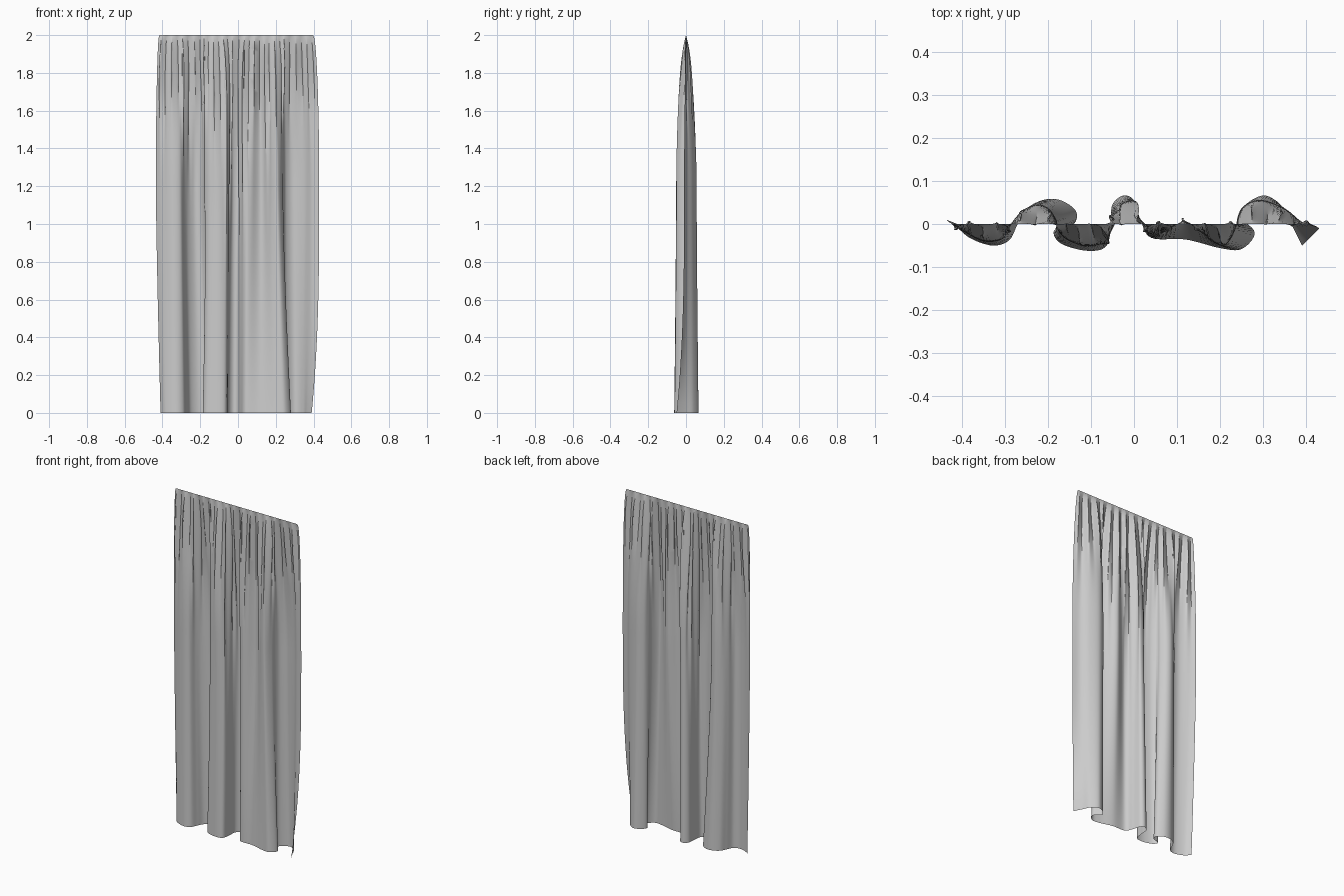
import bpy
import bmesh
import math
import random
from mathutils import Vector

random.seed(4)
HEIGHT = 2.0
WAIST = 1.2          # height at which the pleats have merged into deep folds
STEPS = 8            # columns between neighbouring profile points
ROWS = 56
PLEATS = 15

# Fold cross-sections (x, y) in millimetres, from the right edge to the left edge
hem = [(-410, 0), (-385, -30), (-330, -50), (-290, -38), (-270, 0), (-250, 35),
       (-210, 56), (-170, 55), (-135, 30), (-140, 0), (-185, -15), (-170, -45),
       (-110, -62), (-65, -52), (-55, 0), (-50, 45), (-25, 66), (0, 55),
       (15, 10), (40, -32), (120, -36), (200, -56), (250, -58), (280, -20),
       (245, 20), (265, 50), (305, 66), (345, 40), (365, 0), (390, -50)]
waist = [(-435, 10), (-400, -15), (-350, -40), (-305, -35), (-285, 0), (-265, 25),
         (-230, 45), (-200, 38), (-180, 10), (-178, -10), (-170, -25), (-145, -42),
         (-100, -52), (-60, -38), (-50, 0), (-40, 38), (-20, 54), (0, 48),
         (15, 10), (50, -28), (120, 5), (175, -36), (210, -50), (235, -15),
         (240, 15), (255, 42), (295, 56), (350, 36), (390, 5), (430, -10)]


def smooth_profile(points):
    """Catmull-Rom curve through the points, in metres."""
    pts = [Vector(p) / 1000 for p in points]
    pts = [2 * pts[0] - pts[1]] + pts + [2 * pts[-1] - pts[-2]]
    curve = []
    for a, b, c, d in zip(pts, pts[1:], pts[2:], pts[3:]):
        for s in range(STEPS):
            t = s / STEPS
            curve.append(b + (c - a) * t / 2
                         + (a - 2.5 * b + 2 * c - d / 2) * t ** 2
                         + (1.5 * (b - c) + (d - a) / 2) * t ** 3)
    curve.append(pts[-2])
    return curve


def arc_fractions(curve):
    """Share of the cloth width reached at every column."""
    total, out = 0.0, [0.0]
    for a, b in zip(curve, curve[1:]):
        total += (b - a).length
        out.append(total)
    return [v / total for v in out]


hem_curve = smooth_profile(hem)
waist_curve = smooth_profile(waist)
fractions = arc_fractions(waist_curve)
pleat_length = [random.uniform(0.25, 0.85) for _ in range(PLEATS)]
pleat_depth = [random.uniform(0.012, 0.02) for _ in range(PLEATS)]


def gather(u, drop):
    """Small pinched pleats hanging from the heading, fading downwards."""
    phase = PLEATS * (u + 0.01 * math.sin(19 * u) * math.sin(math.pi * u))
    k = min(PLEATS - 1, max(0, int(phase)))
    size = pleat_depth[k] * (1 - math.exp(-drop / 0.09))
    size *= math.exp(-(drop / pleat_length[k]) ** 2)
    angle = math.tau * phase
    return Vector((0.75 * size * math.sin(2 * angle), -size * math.sin(angle)))


def cloth_point(col, z):
    drop, u = HEIGHT - z, fractions[col]
    heading = Vector((-0.415 + 0.81 * u, 0))
    if z > WAIST:
        spread = math.sin(math.pi / 2 * drop / (HEIGHT - WAIST))
        p = Vector((heading.x + (waist_curve[col].x - heading.x) * spread ** 0.4,
                    waist_curve[col].y * spread))
    else:
        t = (WAIST - z) / WAIST
        fall = t ** 1.3
        if u > 0.9:                      # the left edge bows out, then tucks in
            fall = fall + (t ** 3 - fall) * (u - 0.9) * 10
        p = waist_curve[col].lerp(hem_curve[col], fall)
    p += gather(u, drop)
    return (p.x, p.y, z)


def make_material(name, value):
    mat = bpy.data.materials.new(name)
    mat.use_nodes = True
    colour = (value, value, value, 1)
    mat.diffuse_color = colour
    mat.node_tree.nodes["Principled BSDF"].inputs["Base Color"].default_value = colour
    return mat


default = bpy.data.objects.get("Cube")
if default:
    bpy.data.objects.remove(default, do_unlink=True)

# Hanging cloth sheet, with rows packed closer near the gathered heading
bm = bmesh.new()
grid = []
for r in range(ROWS + 1):
    z = HEIGHT * (1 - (r / ROWS) ** 1.5)
    grid.append([bm.verts.new(cloth_point(c, z)) for c in range(len(fractions))])
for upper, lower in zip(grid, grid[1:]):
    for c in range(len(upper) - 1):
        bm.faces.new((upper[c], lower[c], lower[c + 1], upper[c + 1]))

mesh = bpy.data.meshes.new("curtain_cloth")
bm.to_mesh(mesh)
bm.free()
mesh.materials.append(make_material("pale_grey_cloth", 0.6))
curtain = bpy.data.objects.new("curtain_cloth", mesh)
bpy.context.collection.objects.link(curtain)
bpy.context.view_layer.objects.active = curtain
curtain.select_set(True)
bpy.ops.object.shade_smooth_by_angle(angle=math.radians(40))
